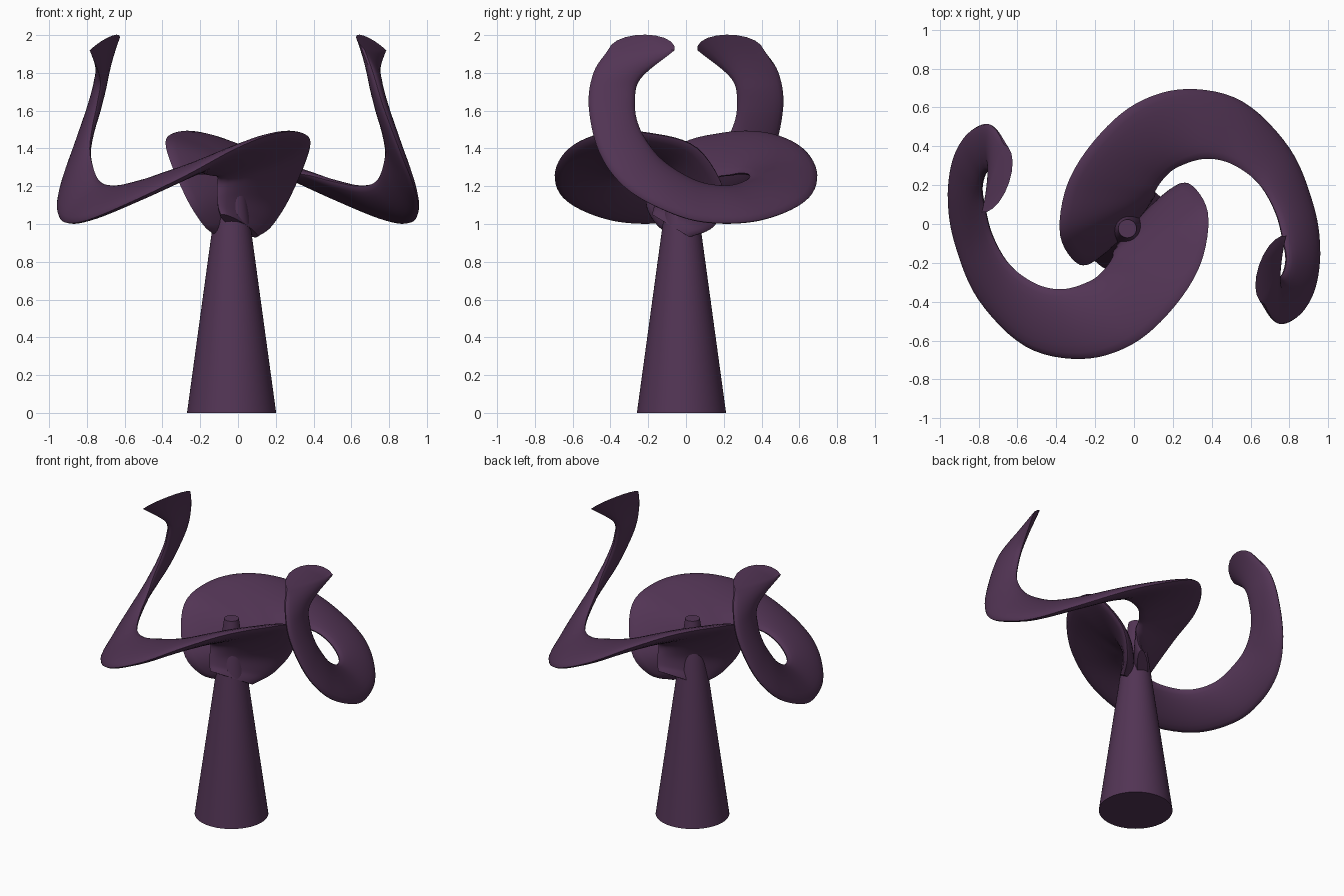
import bpy, bmesh, math
from mathutils import Vector

if "Cube" in bpy.data.objects:
    bpy.data.objects.remove(bpy.data.objects["Cube"])

mat = bpy.data.materials.new("plum")
mat.diffuse_color = (0.085, 0.035, 0.09, 1)
mat.use_nodes = True
mat.node_tree.nodes["Principled BSDF"].inputs["Base Color"].default_value = mat.diffuse_color

# Ribbon stations: outer edge point, inner edge point
ROWS = [
    (-.10, -.02, .93, .09, .18, 1.05), (-.18, -.15, .99, .105, .17, 1.09),
    (-.28, -.21, 1.15, .11, .16, 1.15), (-.38, -.06, 1.40, .11, .15, 1.21),
    (-.345, .20, 1.48, .11, .17, 1.25), (-.20, .435, 1.48, .15, .23, 1.26),
    (.01, .62, 1.40, .22, .29, 1.27), (.27, .695, 1.26, .36, .335, 1.26),
    (.56, .63, 1.12, .50, .31, 1.225), (.80, .39, 1.02, .64, .21, 1.20),
    (.92, .10, 1.01, .73, .06, 1.225), (.955, -.13, 1.08, .77, -.09, 1.31),
    (.93, -.33, 1.20, .785, -.18, 1.40), (.86, -.46, 1.38, .77, -.25, 1.52),
    (.77, -.515, 1.62, .745, -.27, 1.64), (.715, -.49, 1.80, .73, -.24, 1.77),
    (.67, -.41, 1.925, .785, -.06, 1.92)]
STEPS, SIDES, HALF_THICK = 6, 20, 0.036
TIP_BULGE = (-.085, .02, .08)


def smooth_path(pts):
    """Catmull-Rom curve through the points."""
    ext = [2 * pts[0] - pts[1]] + pts + [2 * pts[-1] - pts[-2]]
    out = []
    for i in range(len(pts) - 1):
        a, b, c, d = ext[i:i + 4]
        for s in range(STEPS):
            t = s / STEPS
            out.append(.5 * (2 * b + (c - a) * t + (2 * a - 5 * b + 4 * c - d) * t * t
                             + (3 * b - a - 3 * c + d) * t ** 3))
    return out + [pts[-1]]


def finish(bm, name):
    bmesh.ops.recalc_face_normals(bm, faces=bm.faces[:])
    me = bpy.data.meshes.new(name)
    bm.to_mesh(me)
    bm.free()
    ob = bpy.data.objects.new(name, me)
    bpy.context.collection.objects.link(ob)
    me.materials.append(mat)
    bpy.ops.object.select_all(action='DESELECT')
    ob.select_set(True)
    bpy.context.view_layer.objects.active = ob
    bpy.ops.object.shade_smooth_by_angle(angle=math.radians(40))
    return ob


def swirl_arm(name, sign):
    outer = smooth_path([Vector((sign * r[0], sign * r[1], r[2])) for r in ROWS])
    inner = smooth_path([Vector((sign * r[3], sign * r[4], r[5])) for r in ROWS])
    mid = [(a + b) / 2 for a, b in zip(outer, inner)]
    bulge = Vector((sign * TIP_BULGE[0], sign * TIP_BULGE[1], TIP_BULGE[2]))
    bm = bmesh.new()
    rings = []
    for i, m in enumerate(mid):
        tangent = mid[min(i + 1, len(mid) - 1)] - mid[max(i - 1, 0)]
        half = (outer[i] - inner[i]) / 2
        normal = tangent.cross(half).normalized() * HALF_THICK
        # the curled tip swells into a half-round end on its inward side
        w = max(0, 1 - (len(mid) - 1 - i) / 7) ** 1.5
        ring = []
        for k in range(SIDES):
            c, s = math.cos(k * math.tau / SIDES), math.sin(k * math.tau / SIDES)
            side = normal * s * (1 - w) + (bulge * (-s * w) if s < 0 else Vector())
            ring.append(bm.verts.new(m + half * c + side))
        rings.append(ring)
    for a, b in zip(rings, rings[1:]):
        for k in range(SIDES):
            j = (k + 1) % SIDES
            bm.faces.new((a[k], a[j], b[j], b[k]))
    bm.faces.new(rings[0])
    bm.faces.new(rings[-1])
    return finish(bm, name)


# Two arms, turned half a revolution apart
swirl_arm("right_swirl_arm", 1)
swirl_arm("left_swirl_arm", -1)

# Tapered pedestal
bm = bmesh.new()
bmesh.ops.create_cone(bm, cap_ends=True, segments=64, radius1=.236, radius2=.047, depth=1.38)
bmesh.ops.translate(bm, verts=bm.verts[:], vec=(-.034, -.024, .69))
finish(bm, "pedestal")
